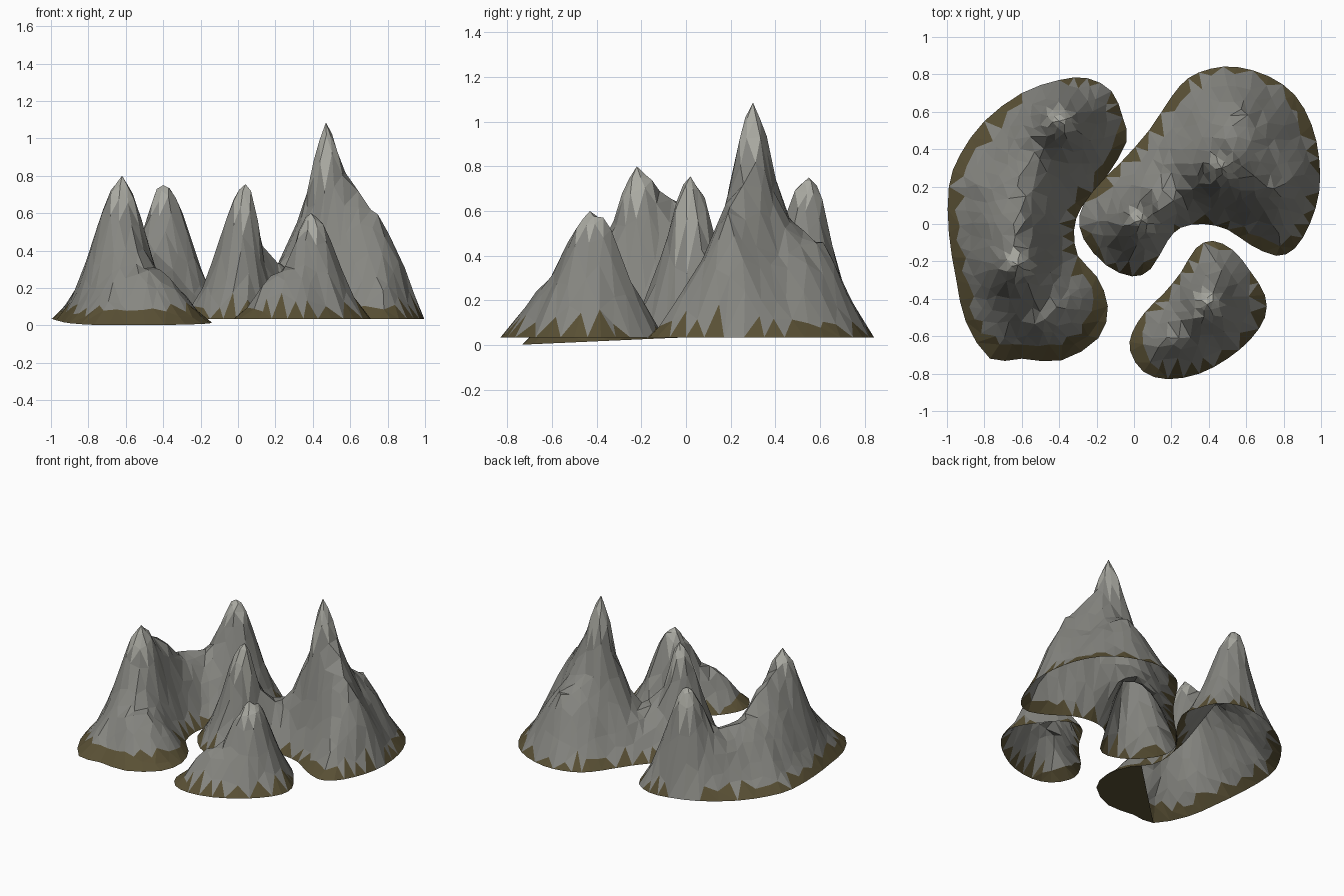
import bpy, math, random
from mathutils import Vector, noise
from mathutils.geometry import delaunay_2d_cdt, intersect_point_line

if "Cube" in bpy.data.objects:
    bpy.data.objects.remove(bpy.data.objects["Cube"])

random.seed(4)


def material(name, c):
    m = bpy.data.materials.new(name)
    m.diffuse_color = (*c, 1)
    m.use_nodes = True
    m.node_tree.nodes["Principled BSDF"].inputs["Base Color"].default_value = m.diffuse_color
    return m


rock = material("rock", (0.24, 0.24, 0.22))
soil = material("soil", (0.10, 0.08, 0.035))
pale = material("pale_rock", (0.40, 0.40, 0.36))

# Slope profile from foot (0) to ridge (1)
PROFILE = [(0, 0), (.2, .13), (.4, .34), (.6, .60), (.75, .80), (.9, .96), (1, 1)]


def slope(f):
    for (a, p), (b, q) in zip(PROFILE, PROFILE[1:]):
        if f <= b:
            return p + (q - p) * (f - a) / (b - a)
    return 1


def smooth_loop(pts, steps=2):
    p = [Vector(v) for v in pts]
    n, out = len(p), []
    for i in range(n):
        a, b, c, d = p[i - 1], p[i], p[(i + 1) % n], p[(i + 2) % n]
        for k in range(steps):
            t = k / steps
            out.append(.5 * (2 * b + (c - a) * t + (2 * a - 5 * b + 4 * c - d) * t * t
                             + (3 * b - a - 3 * c + d) * t ** 3))
    return out


def inside(q, loop):
    hit = False
    for a, b in zip(loop, loop[1:] + loop[:1]):
        if (a.y > q.y) != (b.y > q.y) and q.x < a.x + (q.y - a.y) * (b.x - a.x) / (b.y - a.y):
            hit = not hit
    return hit


def edge_distance(q, loop):
    best = 9
    for a, b in zip(loop, loop[1:] + loop[:1]):
        c, t = intersect_point_line(q, a, b)
        c = a.lerp(b, min(1, max(0, t)))
        best = min(best, (q - c.to_2d()).length)
    return best


def around(center, rad, n, jitter=0):
    for k in range(n):
        a = 2 * math.pi * (k + random.uniform(-jitter, jitter) + rad * 9) / n
        yield center + Vector((math.cos(a), math.sin(a))) * rad


def mountain(name, outline, ridges, peaks, tilt=0.0, underside=None):
    loop = smooth_loop(outline)
    tops = [Vector(p[:2]) for p in peaks]
    # Ridge lines sampled with eased heights, plus a blunt cap at each summit
    crest = []
    for r in ridges:
        for a, b in zip(r, r[1:]):
            for k in range(13):
                t = k / 12
                e = .5 - .5 * math.cos(math.pi * t)
                crest.append((Vector(a[:2]).lerp(Vector(b[:2]), t), a[2] + (b[2] - a[2]) * e))
    for t, p in zip(tops, peaks):
        crest += [(c, p[2] - p[3]) for c in around(t, .035, 8)]

    def height(q, d):
        base = .035 + tilt * min(0, q.y)
        near, sw, sh = 9, 0, 0
        for c, h in crest:
            r2 = (q - c).length_squared
            near = min(near, r2)
            w = 1 / (r2 + .0004) ** 2
            sw += w
            sh += w * h
        g = slope(d / (d + math.sqrt(near) + 1e-6))
        for t, p in zip(tops, peaks):
            if (q - t).length < .005:
                return p[2]
        crag = noise.noise(Vector((q.x * 7, q.y * 7, 3))) * .04 * min(1, 4 * g * (1 - g))
        return max(0, base + (sh / sw - base) * g + crag)

    # Jittered points, denser around the summits
    pts = list(loop)
    for t in tops:
        pts.append(t)
        for rad, n in ((.035, 6), (.068, 8), (.105, 11)):
            pts += list(around(t, rad, n, .25))
    step = .066
    for i in range(-17, 18):
        for j in range(-17, 18):
            q = Vector((i + (j % 2) * .5 + random.uniform(-.3, .3),
                        j + random.uniform(-.3, .3))) * step
            if inside(q, loop) and edge_distance(q, loop) > .035 \
                    and all((q - t).length > .13 for t in tops):
                pts.append(q)
    n = len(loop)
    verts, _, faces, *_ = delaunay_2d_cdt(
        pts, [(i, (i + 1) % n) for i in range(n)], [], 0, 1e-5)
    faces = [list(f) for f in faces
             if inside(sum((verts[i] for i in f), Vector((0, 0))) / len(f), loop)]
    co = []
    for v in verts:
        d = edge_distance(v, loop)
        co.append((v.x, v.y, height(v, 0 if d < 1e-4 else d)))
    # Partial soil sheet closing the underside
    if underside:
        ring = [p for p in loop if underside(p)]
        faces.append(list(range(len(co), len(co) + len(ring))))
        co += [(p.x, p.y, height(p, 0)) for p in ring]
    me = bpy.data.meshes.new(name)
    me.from_pydata(co, [], faces)
    for m in (rock, soil, pale):
        me.materials.append(m)
    # Soil at the foot, pale stone on the summits
    for p in me.polygons:
        zs = [co[i][2] for i in p.vertices]
        c = p.center.to_2d()
        if min(zs) < .06 and p.center.z < .085:
            p.material_index = 1
        elif any((c - t).length < .085 for t in tops):
            p.material_index = 2
    ob = bpy.data.objects.new(name, me)
    bpy.context.collection.objects.link(ob)


# Left twin-peaked mountain
mountain("left_mountain",
         [(-.25, .78), (-.12, .71), (-.06, .57), (-.04, .44), (-.15, .25), (-.28, .09),
          (-.32, -.03), (-.30, -.17), (-.20, -.28), (-.14, -.44), (-.19, -.61), (-.39, -.73),
          (-.60, -.72), (-.77, -.72), (-.90, -.52), (-.95, -.30), (-.99, -.05), (-.99, .20),
          (-.93, .37), (-.80, .55), (-.60, .70), (-.40, .77)],
         [[(-.62, -.22, .80), (-.62, -.05, .66), (-.61, .2, .45), (-.53, .38, .42),
           (-.40, .55, .75)],
          [(-.62, -.22, .80), (-.56, -.36, .46), (-.50, -.45, .30)]],
         [(-.62, -.22, .80, .05), (-.40, .55, .75, .015)], tilt=.045,
         underside=lambda p: p.y - p.x < .06 and p.y < -.2)

# Right mountain with the tallest summit, shoulders and a lower peak
mountain("tall_mountain",
         [(.55, .84), (.72, .79), (.86, .69), (.95, .53), (.99, .35), (.99, .17), (.94, .0),
          (.86, -.13), (.76, -.17), (.62, -.11), (.50, -.03), (.37, 0), (.25, -.02),
          (.18, -.09), (.09, -.24), (-.01, -.28), (-.15, -.22), (-.27, -.08), (-.29, .05),
          (-.22, .18), (-.07, .33), (.08, .50), (.20, .68), (.29, .78), (.41, .83)],
         [[(.04, .02, .755), (.14, .10, .40), (.24, .19, .33), (.36, .26, .60), (.47, .30, 1.085)],
          [(.47, .30, 1.085), (.60, .25, .76), (.75, .20, .61), (.83, .20, .46)],
          [(.47, .30, 1.085), (.52, .44, .57), (.57, .58, .49)]],
         [(.47, .30, 1.085, .06), (.04, .02, .755, .03)])

# Small front mountain
mountain("front_mountain",
         [(.42, -.09), (.53, -.14), (.62, -.25), (.70, -.38), (.70, -.50), (.62, -.62),
          (.50, -.72), (.35, -.80), (.18, -.83), (.05, -.79), (-.02, -.68), (-.01, -.58),
          (.06, -.47), (.16, -.37), (.25, -.26), (.33, -.13)],
         [[(.42, -.37, .57), (.39, -.43, .60), (.35, -.49, .52), (.28, -.58, .30)]],
         [(.39, -.43, .60, .02)])
